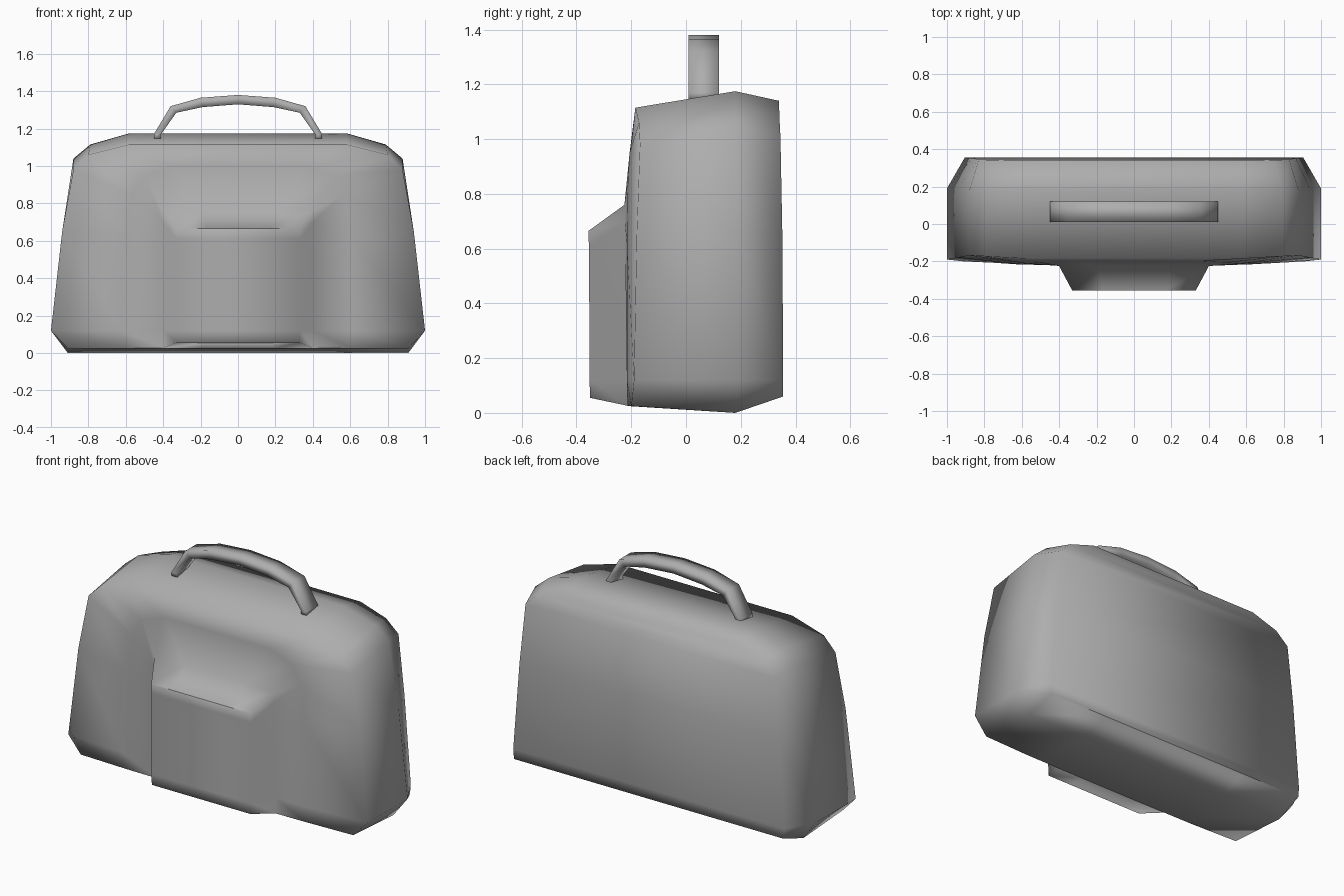
import bpy, bmesh

if "Cube" in bpy.data.objects:
    bpy.data.objects.remove(bpy.data.objects["Cube"])

grey = bpy.data.materials.new("dark_grey")
grey.diffuse_color = (.42, .42, .42, 1)
grey.use_nodes = True
grey.node_tree.nodes["Principled BSDF"].inputs["Base Color"].default_value = grey.diffuse_color


def loft(name, rings):
    """Skin a series of equal-length mirrored rings; cap both ends with strips."""
    bm = bmesh.new()
    rows = [[bm.verts.new(p) for p in r] for r in rings]
    n = len(rows[0])
    for a, b in zip(rows, rows[1:]):
        for i in range(n):
            j = (i + 1) % n
            bm.faces.new((a[i], a[j], b[j], b[i]))
    for row in (rows[0], rows[-1]):
        for i in range(n // 2 - 1):
            bm.faces.new((row[i], row[i + 1], row[n - 2 - i], row[n - 1 - i]))
    bmesh.ops.recalc_face_normals(bm, faces=bm.faces)
    mesh = bpy.data.meshes.new(name)
    bm.to_mesh(mesh)
    bm.free()
    mesh.shade_smooth()
    mesh.materials.append(grey)
    ob = bpy.data.objects.new(name, mesh)
    bpy.context.collection.objects.link(ob)
    return ob


def mirrored(half):
    """Right half of an outline, bottom to top, completed on the left."""
    return half + [(-x, y, z) for x, y, z in reversed(half)]


# Bag body: outlines from the back panel forward to the pocket face
back = [(.50, .355, .06), (.90, .355, .06), (.905, .355, .12), (.865, .352, .65),
        (.83, .345, 1.01), (.75, .341, 1.085), (.58, .34, 1.14)]
middle = [(.50, .18, 0), (.91, .18, 0), (1.0, .19, .12), (.94, .19, .65),
          (.88, .18, 1.04), (.79, .18, 1.115), (.58, .18, 1.175)]
front_edge = [(.50, -.212, .025), (.91, -.20, .025), (1.0, -.19, .12), (.94, -.18, .65),
              (.88, -.168, .98), (.80, -.172, 1.06), (.58, -.185, 1.115)]
front_panel = [(.30, -.213, .025), (.60, -.214, .027), (.62, -.216, .12), (.60, -.216, .62),
               (.57, -.212, .85), (.50, -.206, .95), (.35, -.198, 1.0)]
pocket_base = [(.20, -.213, .026), (.40, -.213, .026), (.40, -.215, .12), (.40, -.222, .60),
               (.40, -.224, .70), (.40, -.225, .76), (.20, -.225, .76)]
pocket_face = [(.165, -.351, .055), (.33, -.351, .055), (.33, -.352, .12), (.33, -.354, .52),
               (.33, -.355, .61), (.33, -.356, .665), (.165, -.356, .665)]
loft("bag_body", [mirrored(h) for h in (back, middle, front_edge,
                                        front_panel, pocket_base, pocket_face)])

# Carry handle: flat strap, outer and inner edge points in x and z
strap = [((.45, 1.143), (.412, 1.145)), ((.45, 1.17), (.415, 1.165)),
         ((.36, 1.32), (.33, 1.285)), ((.20, 1.365), (.19, 1.315)),
         ((0, 1.38), (0, 1.33))]
strap += [((-a, b), (-c, d)) for (a, b), (c, d) in reversed(strap[:-1])]
loft("carry_handle", [[(ox, .01, oz), (ox, .12, oz), (ix, .12, iz), (ix, .01, iz)]
                      for (ox, oz), (ix, iz) in strap])
